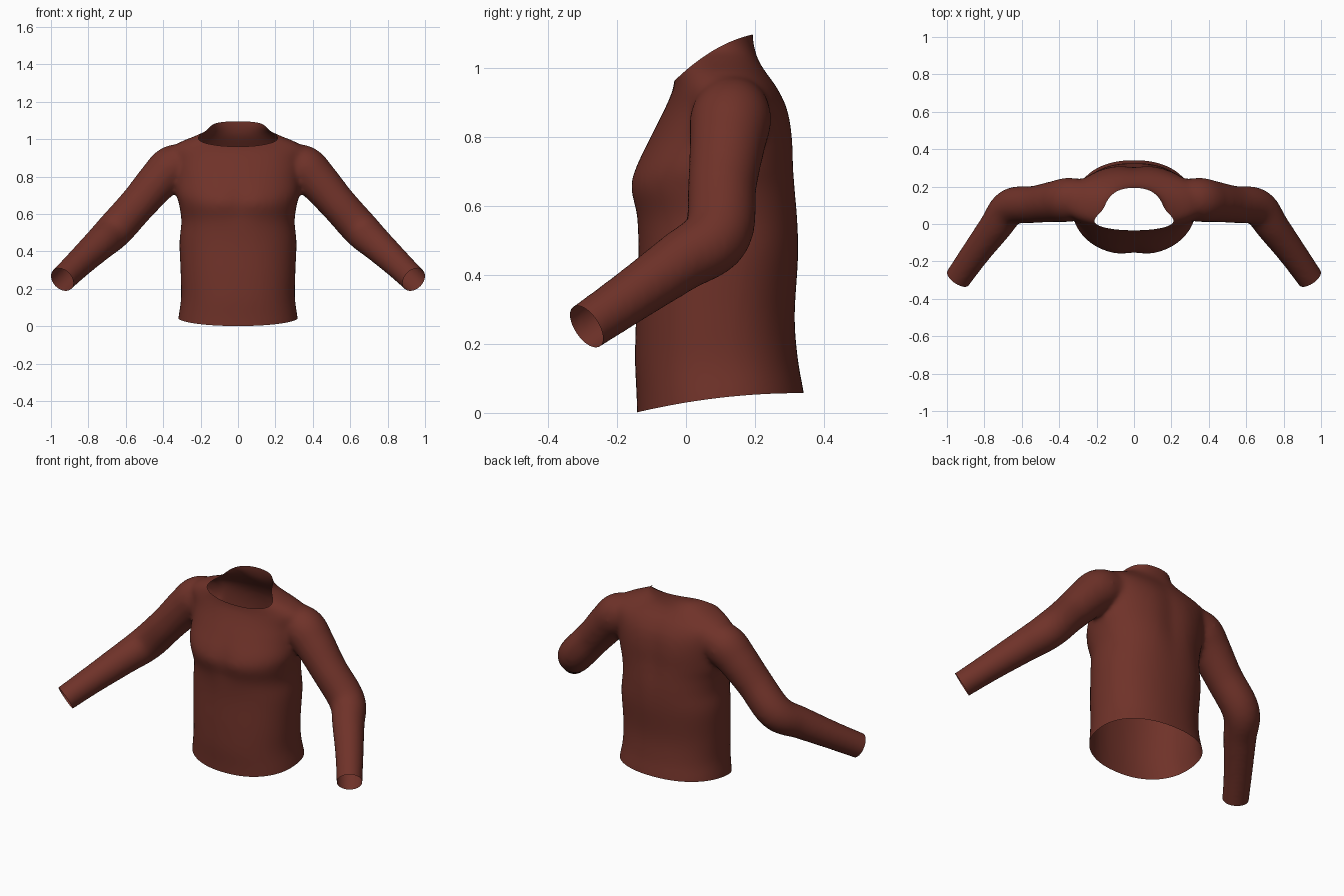
import bpy
import bmesh
import math
from mathutils import Vector

if "Cube" in bpy.data.objects:
    bpy.data.objects.remove(bpy.data.objects["Cube"], do_unlink=True)

# Knit colour
knit = bpy.data.materials.new("russet_brown")
knit.use_nodes = True
COLOUR = (0.16, 0.032, 0.022, 1)
knit.diffuse_color = COLOUR
bsdf = knit.node_tree.nodes["Principled BSDF"]
bsdf.inputs["Base Color"].default_value = COLOUR
bsdf.inputs["Roughness"].default_value = 0.8

SIDES = 48


def smooth_rows(rows, steps=6):
    """Catmull-Rom interpolation through rows of numbers."""
    rows = [Vector(r) for r in rows]
    padded = [rows[0]] + rows + [rows[-1]]
    out = []
    for a, b, c, d in zip(padded, padded[1:], padded[2:], padded[3:]):
        for i in range(steps):
            t = i / steps
            out.append(0.5 * (2 * b + (c - a) * t + (2 * a - 5 * b + 4 * c - d) * t ** 2
                              + (3 * b - a - 3 * c + d) * t ** 3))
    return out + [rows[-1]]


def loft(bm, rings):
    """Skin a list of point rings into a closed tube."""
    loops = [[bm.verts.new(p) for p in ring] for ring in rings]
    for low, high in zip(loops, loops[1:]):
        for i in range(SIDES):
            j = (i + 1) % SIDES
            bm.faces.new((low[i], low[j], high[j], high[i]))
    bm.faces.new(loops[0][::-1])
    bm.faces.new(loops[-1])


def bump(value, centre, width):
    return math.exp(-((value - centre) / width) ** 2)


def signed_power(v, p):
    return math.copysign(abs(v) ** p, v)


def torso_ring(row):
    z, half, front, back = row
    mid, depth = (front + back) / 2, (back - front) / 2
    ring = []
    for i in range(SIDES):
        a = math.tau * i / SIDES
        x = half * signed_power(math.cos(a), 0.9)
        y = mid + depth * signed_power(math.sin(a), 0.9)
        # Chest cleft and spine groove
        if math.sin(a) < 0:
            y += 0.014 * bump(x, 0, 0.06) * bump(z, 0.66, 0.1)
        else:
            y -= 0.014 * bump(x, 0, 0.06) * bump(z, 0.75, 0.2)
        ring.append((x, y, z))
    return ring


def sleeve_rings(rows):
    rings = []
    centres = [Vector(r[:3]) for r in rows]
    for i, row in enumerate(rows):
        along = (centres[min(i + 1, len(rows) - 1)] - centres[max(i - 1, 0)]).normalized()
        u = along.cross(Vector((0, 0, 1))).normalized()
        v = u.cross(along)
        angles = [math.tau * k / SIDES for k in range(SIDES)]
        rings.append([centres[i] + row[3] * (u * math.cos(a) + v * math.sin(a))
                      for a in angles])
    return rings


# Torso: height, half width, front y, back y
torso = [(-0.1, 0.335, -0.14, 0.355), (0.04, 0.32, -0.143, 0.344),
         (0.15, 0.305, -0.148, 0.325), (0.28, 0.307, -0.145, 0.315),
         (0.45, 0.313, -0.138, 0.326), (0.56, 0.303, -0.145, 0.327),
         (0.65, 0.315, -0.167, 0.322), (0.71, 0.33, -0.152, 0.318),
         (0.8, 0.335, -0.104, 0.314), (0.88, 0.35, -0.062, 0.298),
         (0.94, 0.37, -0.037, 0.268), (0.985, 0.31, -0.032, 0.235),
         (1.02, 0.225, -0.033, 0.212), (1.055, 0.158, -0.033, 0.2),
         (1.1, 0.148, -0.033, 0.194), (1.2, 0.148, -0.033, 0.194)]

# Sleeve: centre x, y, z and radius
sleeve = [(0.26, 0.14, 0.88, 0.1), (0.35, 0.13, 0.85, 0.118),
          (0.425, 0.12, 0.78, 0.11), (0.53, 0.105, 0.66, 0.1),
          (0.66, 0.09, 0.515, 0.099), (0.745, -0.02, 0.435, 0.088),
          (0.85, -0.16, 0.337, 0.077), (0.94, -0.288, 0.25, 0.071),
          (0.99, -0.36, 0.205, 0.07)]

bm = bmesh.new()
loft(bm, [torso_ring(r) for r in smooth_rows(torso)])
arm = sleeve_rings(smooth_rows(sleeve))
for side in (1, -1):
    loft(bm, [[(side * p.x, p.y, p.z) for p in ring] for ring in arm])
    bmesh.ops.recalc_face_normals(bm, faces=bm.faces)
mesh = bpy.data.meshes.new("sweater")
bm.to_mesh(mesh)
bm.free()
sweater = bpy.data.objects.new("sweater", mesh)
bpy.context.collection.objects.link(sweater)

# Fuse torso and sleeves into one soft skin
fuse = sweater.modifiers.new("fuse", "REMESH")
fuse.mode = "VOXEL"
fuse.voxel_size = 0.013
soften = sweater.modifiers.new("soften", "SMOOTH")
soften.factor = 0.5
soften.iterations = 14
graph = bpy.context.evaluated_depsgraph_get()
fused = bpy.data.meshes.new_from_object(sweater.evaluated_get(graph))
sweater.modifiers.clear()
sweater.data = fused


def hem_height(y):
    return 0.03 + 0.165 * y - 0.25 * y * y


def collar_height(y):
    return 0.965 + 0.773 * (y + 0.03) - 1.655 * (y + 0.03) * (y - 0.08)


def trim(bm, point, normal):
    bmesh.ops.bisect_plane(bm, geom=bm.verts[:] + bm.edges[:] + bm.faces[:], dist=1e-5,
                           plane_co=point, plane_no=normal, clear_outer=True)


def trim_curved(bm, height, direction):
    """Cut along a curved edge by flattening it first."""
    for v in bm.verts:
        v.co.z -= height(v.co.y)
    trim(bm, (0, 0, 0), (0, 0, direction))
    for v in bm.verts:
        v.co.z += height(v.co.y)


# Open the hem, collar and cuffs
bm = bmesh.new()
bm.from_mesh(fused)
trim_curved(bm, hem_height, -1)
trim_curved(bm, collar_height, 1)
for side in (1, -1):
    trim(bm, (side * 0.94, -0.288, 0.25), (side * 0.5, -0.72, -0.48))
for f in bm.faces:
    f.smooth = True
    f.material_index = 0
bm.to_mesh(fused)
bm.free()
fused.materials.clear()
fused.materials.append(knit)
fused.name = "sweater"
